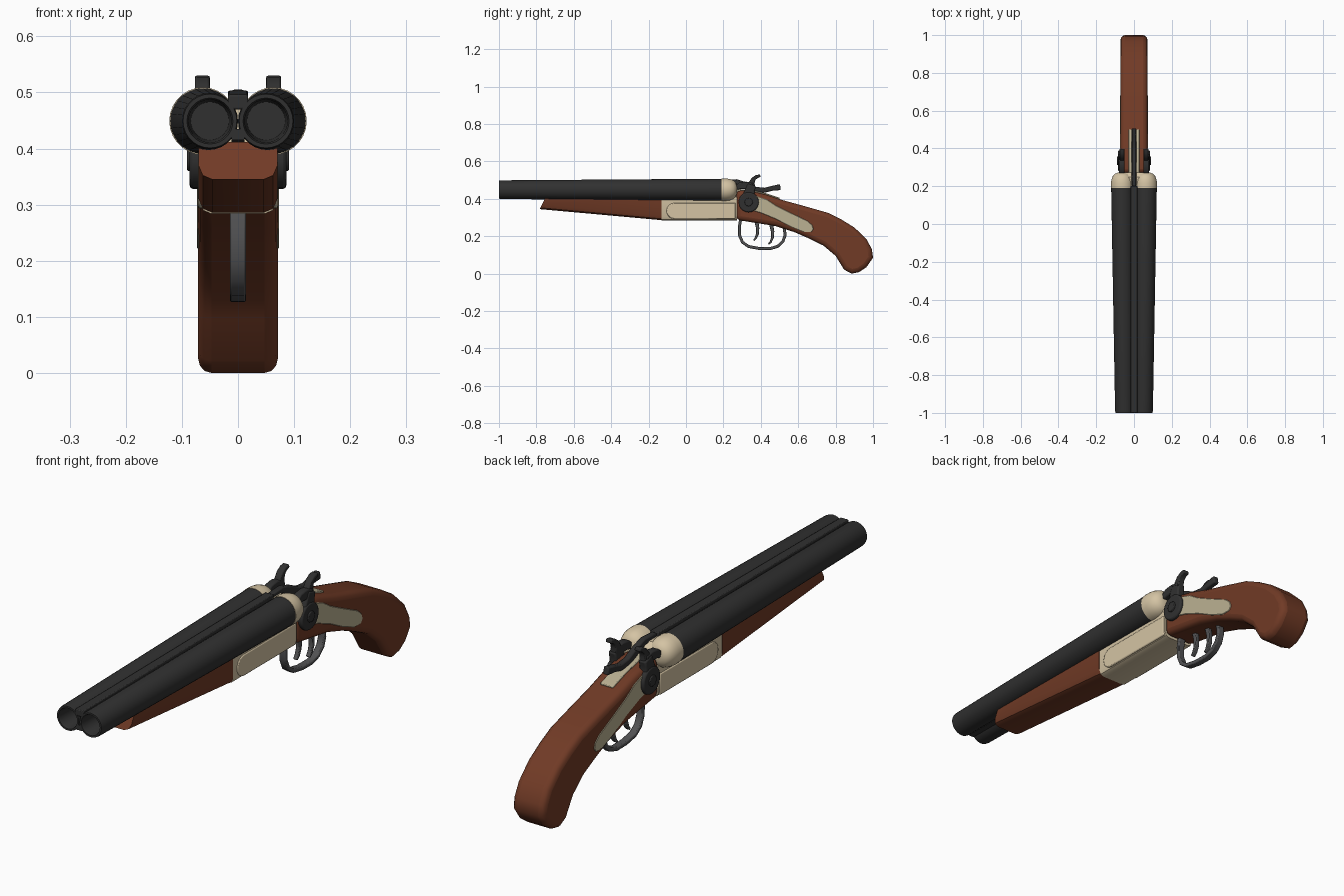
import bpy, bmesh, math
from mathutils import Vector

if "Cube" in bpy.data.objects:
    bpy.data.objects.remove(bpy.data.objects["Cube"])


def material(name, rgb):
    m = bpy.data.materials.new(name)
    m.diffuse_color = (*rgb, 1)
    m.use_nodes = True
    m.node_tree.nodes["Principled BSDF"].inputs["Base Color"].default_value = m.diffuse_color
    return m


STEEL = material("black_steel", (0.030, 0.030, 0.030))
GREY = material("grey_steel", (0.085, 0.085, 0.088))
WOOD = material("red_brown_wood", (0.165, 0.043, 0.019))
CREAM = material("cream_metal", (0.66, 0.55, 0.37))
DULL = material("dull_cream_metal", (0.50, 0.44, 0.29))


def finish(name, bm, mat, bevel=0, segs=2, angle=35):
    bmesh.ops.recalc_face_normals(bm, faces=bm.faces)
    me = bpy.data.meshes.new(name)
    bm.to_mesh(me)
    bm.free()
    me.materials.append(mat)
    ob = bpy.data.objects.new(name, me)
    bpy.context.collection.objects.link(ob)
    if bevel:
        b = ob.modifiers.new("bevel", 'BEVEL')
        b.width, b.segments = bevel, segs
        b.limit_method, b.angle_limit = 'ANGLE', math.radians(45)
    bpy.ops.object.select_all(action='DESELECT')
    ob.select_set(True)
    bpy.context.view_layer.objects.active = ob
    bpy.ops.object.shade_smooth_by_angle(angle=math.radians(angle))
    return ob


def loft(name, rings, mat, **kw):
    """Skin a list of closed rings of equal length, capped at both ends."""
    bm = bmesh.new()
    vs = [[bm.verts.new(p) for p in r] for r in rings]
    n = len(vs[0])
    for a, b in zip(vs, vs[1:]):
        for i in range(n):
            bm.faces.new((a[i], a[(i + 1) % n], b[(i + 1) % n], b[i]))
    bm.faces.new(vs[0])
    bm.faces.new(vs[-1])
    return finish(name, bm, mat, **kw)


def slab(name, pts, x0, x1, mat, **kw):
    """Side profile (y, z) extruded across x."""
    return loft(name, [[(x, y, z) for y, z in pts] for x in (x0, x1)], mat, **kw)


def strip(name, path, widths, x0, x1, mat, **kw):
    """Bar of varying thickness following a (y, z) path."""
    left, right = [], []
    for i, (p, w) in enumerate(zip(path, widths)):
        a, b = path[max(i - 1, 0)], path[min(i + 1, len(path) - 1)]
        d = Vector((b[0] - a[0], b[1] - a[1])).normalized() * w / 2
        left.append((p[0] - d.y, p[1] + d.x))
        right.append((p[0] + d.y, p[1] - d.x))
    return slab(name, left + right[::-1], x0, x1, mat, **kw)


def lathe(name, prof, z, mat, n=28):
    """Rings (radius, y, centre x) around a lengthwise axis."""
    ring = [2 * math.pi * i / n for i in range(n)]
    return loft(name, [[(x + r * math.cos(t), y, z + r * math.sin(t)) for t in ring]
                       for r, y, x in prof], mat)


def arc(cy, cz, r, a0, a1, n):
    return [(cy + r * math.cos(math.radians(a0 + (a1 - a0) * i / n)),
             cz + r * math.sin(math.radians(a0 + (a1 - a0) * i / n))) for i in range(n + 1)]


def trough(front_y, zb, zt, w, cham, slant=0):
    """Cross-section with chamfered lower edges; slant pushes the top back."""
    pts = [(-w, zt), (-w, zb + cham), (-w + cham * .3, zb + cham * .3), (-w + cham, zb),
           (w - cham, zb), (w - cham * .3, zb + cham * .3), (w, zb + cham), (w, zt)]
    return [(x, front_y + slant * (z - zb), z) for x, z in pts]


for s, side in ((-1, "left"), (1, "right")):
    # tapered barrel with hollow muzzle
    lathe(side + "_barrel", [(.034, -.85, s * .05), (.038, -.99, s * .05), (.041, -1, s * .05),
                             (.048, -1, s * .05), (.050, -.99, s * .05),
                             (.0585, .20, s * .0625)], .449, STEEL)
    # rounded breech
    lathe(side + "_breech", [(.060, .19, s * .0625), (.060, .215, s * .0625), (.057, .235, s * .0625),
                             (.050, .253, s * .0625), (.038, .266, s * .0625),
                             (.02, .273, s * .0625)], .449, CREAM)
    # receiver side panel with a round nose
    slab(side + "_receiver_panel",
         [(.265, .293), (.265, .378)] + arc(-.062, .3355, .0425, 90, 270, 10),
         s * .05, s * .0715, CREAM, bevel=.004)
    # lock plate let into the grip
    slab(side + "_lock_plate",
         [(.29, .39), (.31, .415), (.38, .415), (.43, .398), (.48, .365), (.56, .325), (.65, .282),
          (.675, .26), (.682, .238), (.67, .222), (.63, .222), (.56, .25), (.48, .292), (.40, .325),
          (.31, .35)], s * .05, s * .0735, DULL, bevel=.002, segs=1)
    # hammer: disc, pin, neck, nose and spur
    slab(side + "_hammer_disc", arc(.335, .382, .054, 0, 345, 23), s * .06, s * .086, STEEL, bevel=.006)
    slab(side + "_hammer_pin", arc(.335, .382, .022, 0, 330, 11), s * .08, s * .091, STEEL, bevel=.003)
    strip(side + "_hammer_neck", [(.335, .40), (.338, .43), (.345, .455), (.352, .475)],
          [.075, .058, .05, .045], s * .05, s * .083, STEEL, bevel=.006)
    strip(side + "_hammer_nose", [(.355, .462), (.32, .472), (.29, .470), (.268, .458)],
          [.045, .04, .035, .026], s * .05, s * .08, STEEL, bevel=.005)
    strip(side + "_hammer_spur", [(.35, .46), (.352, .488), (.362, .507), (.378, .519), (.397, .524)],
          [.04, .03, .022, .018, .014], s * .05, s * .077, STEEL, bevel=.004)

# rib above and filler below, between the barrels
slab("top_rib", [(-1, .47), (-1, .496), (.2, .503), (.2, .47)], -.018, .018, STEEL, bevel=.003)
slab("lower_rib", [(-1, .415), (-1, .435), (.2, .435), (.2, .405)], -.012, .012, STEEL)

# fore-end
loft("fore_end", [trough(-.782, .345, .412, .070, .024, .5), trough(-.13, .286, .412, .070, .024)], WOOD)

# receiver and the block between the breeches
loft("receiver", [trough(-.13, .284, .41, .068, .020), trough(.272, .284, .41, .068, .020)], CREAM)
slab("breech_bridge", [(.19, .40), (.19, .488), (.25, .488), (.272, .47), (.272, .40)],
     -.05, .05, CREAM, bevel=.004)

# pistol grip
slab("grip", [(.268, .288), (.268, .445), (.34, .443), (.42, .425), (.52, .392), (.63, .362), (.76, .325),
              (.83, .29), (.90, .247), (.965, .185), (.994, .13), (1.0, .085), (.965, .035), (.925, .008),
              (.885, 0), (.845, .022), (.80, .095), (.735, .15), (.66, .187), (.58, .222), (.476, .255)],
     -.071, .071, WOOD, bevel=.024, segs=3, angle=50)

# tang plate along the top of the grip
strip("tang_plate", [(.27, .446), (.34, .444), (.42, .426), (.50, .400)], [.012] * 4,
      -.028, .028, DULL, bevel=.003)

# opening lever
strip("top_lever", [(.20, .490), (.27, .492), (.32, .474), (.37, .450), (.42, .446), (.46, .456), (.505, .463)],
      [.022, .026, .03, .03, .026, .026, .032], -.012, .012, STEEL, bevel=.005)

# trigger guard and triggers
strip("trigger_guard", [(.292, .29), (.285, .25), (.286, .205), (.302, .168), (.335, .145), (.39, .135),
                        (.45, .134), (.49, .146), (.518, .172), (.53, .205), (.525, .25)],
      [.016] * 11, -.0145, .0145, GREY, bevel=.004)
for name, y, z in (("front_trigger", .375, .285), ("rear_trigger", .455, .265)):
    strip(name, [(y, z), (y + .008, z - .04), (y + .008, z - .07), (y - .002, z - .095), (y - .014, z - .108)],
          [.022, .018, .015, .012, .008], -.009, .009, GREY, bevel=.003)
